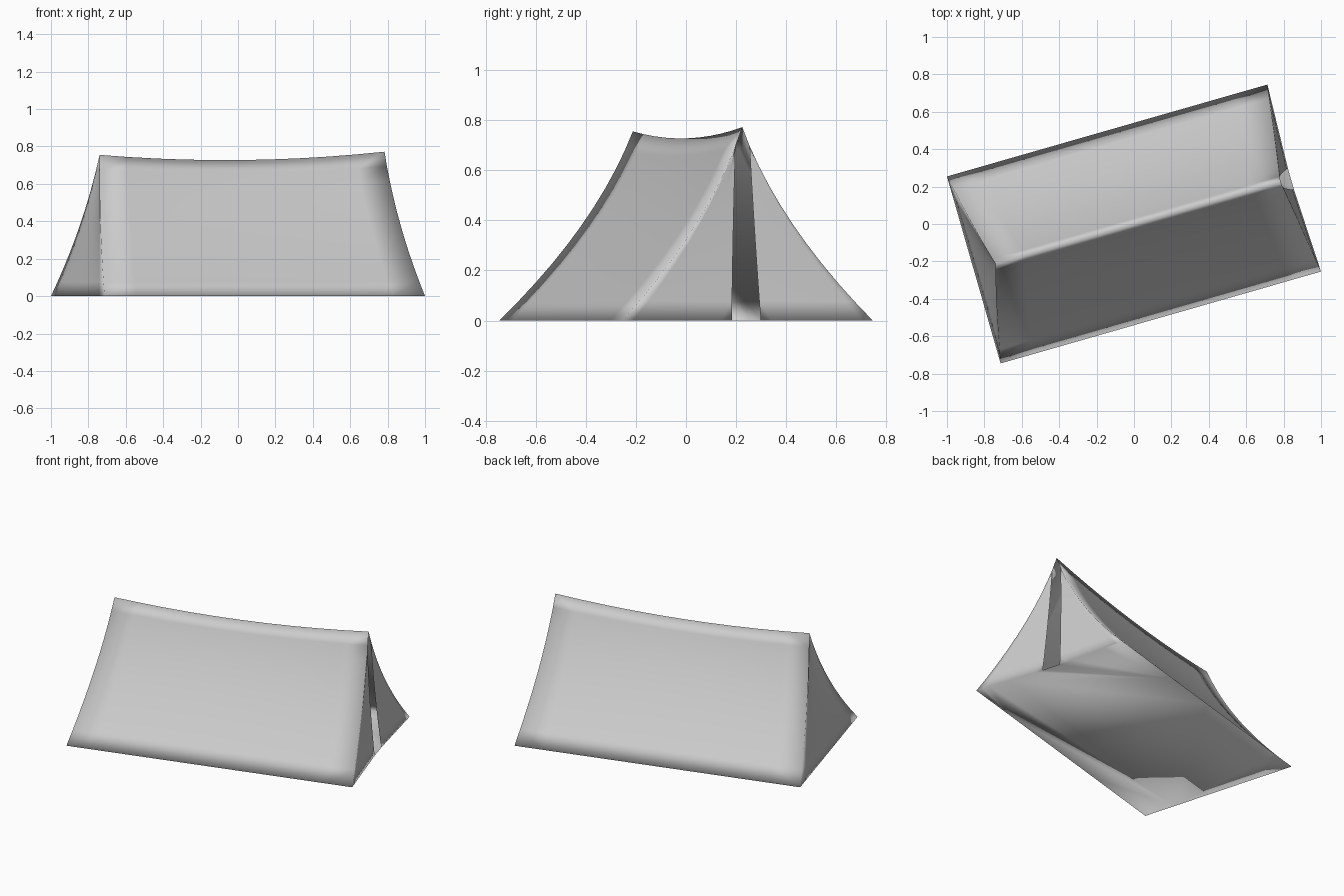
import bpy, bmesh, math
from mathutils import Vector, Matrix

if "Cube" in bpy.data.objects:
    bpy.data.objects.remove(bpy.data.objects["Cube"])

N = 10                      # fabric panel divisions
HL, HW = 0.891, 0.52        # half length and half width of the base
RIDGE = {-1: (-0.77, 0.755), 1: (0.815, 0.772)}   # ridge ends: u, height

bm = bmesh.new()


def corner(end, side, t):
    """Point on one of the four curved corner seams, t from ground to ridge."""
    u, h = RIDGE[end]
    sag = 4 * t * (1 - t)
    return Vector((end * HL * (1 - t) + u * t - end * 0.008 * sag,
                   side * (HW * (1 - t) - 0.06 * sag), h * t))


def panel(f):
    """Grid of faces over f(s, t), both running from 0 to 1."""
    v = [[bm.verts.new(f(i / N, j / N)) for i in range(N + 1)] for j in range(N + 1)]
    for j in range(N):
        for i in range(N):
            bm.faces.new((v[j][i], v[j][i + 1], v[j + 1][i + 1], v[j + 1][i]))


def side_wall(side):
    def f(s, t):
        p = corner(-1, side, t).lerp(corner(1, side, t), s)
        p.z -= 0.036 * 4 * s * (1 - s) * t * t      # drooping ridge
        return p
    return f


def back_wall(s, t):
    p = corner(-1, -1, t).lerp(corner(-1, 1, t), s)
    p.x += 0.02 * 4 * s * (1 - s) * 4 * t * (1 - t)
    return p


def door_flap(side):
    def f(s, t):
        a = corner(1, side, t)
        b = a.copy()
        b.y = side * min(abs(a.y), 0.06 - 0.034 * t)   # edge of the door slit
        b.x -= 0.018 * (1 - t)
        return a.lerp(b, s)
    return f


# Canopy walls
for side in (-1, 1):
    panel(side_wall(side))
    panel(door_flap(side))
panel(back_wall)
bmesh.ops.remove_doubles(bm, verts=bm.verts[:], dist=0.0008)

# Groundsheet, welded along the foot of every wall
foot = [v for v in bm.verts if v.co.z < 1e-5]
foot.sort(key=lambda v: math.atan2(v.co.y, v.co.x))
bm.faces.new(foot)
bmesh.ops.recalc_face_normals(bm, faces=bm.faces[:])
for f in bm.faces:
    f.smooth = True

# Turn the tent on the ground
bmesh.ops.rotate(bm, verts=bm.verts[:], cent=(0, 0, 0),
                 matrix=Matrix.Rotation(math.radians(16), 3, 'Z'))
mesh = bpy.data.meshes.new("tent_canopy")
bm.to_mesh(mesh)
bm.free()
bpy.context.collection.objects.link(bpy.data.objects.new("tent_canopy", mesh))
